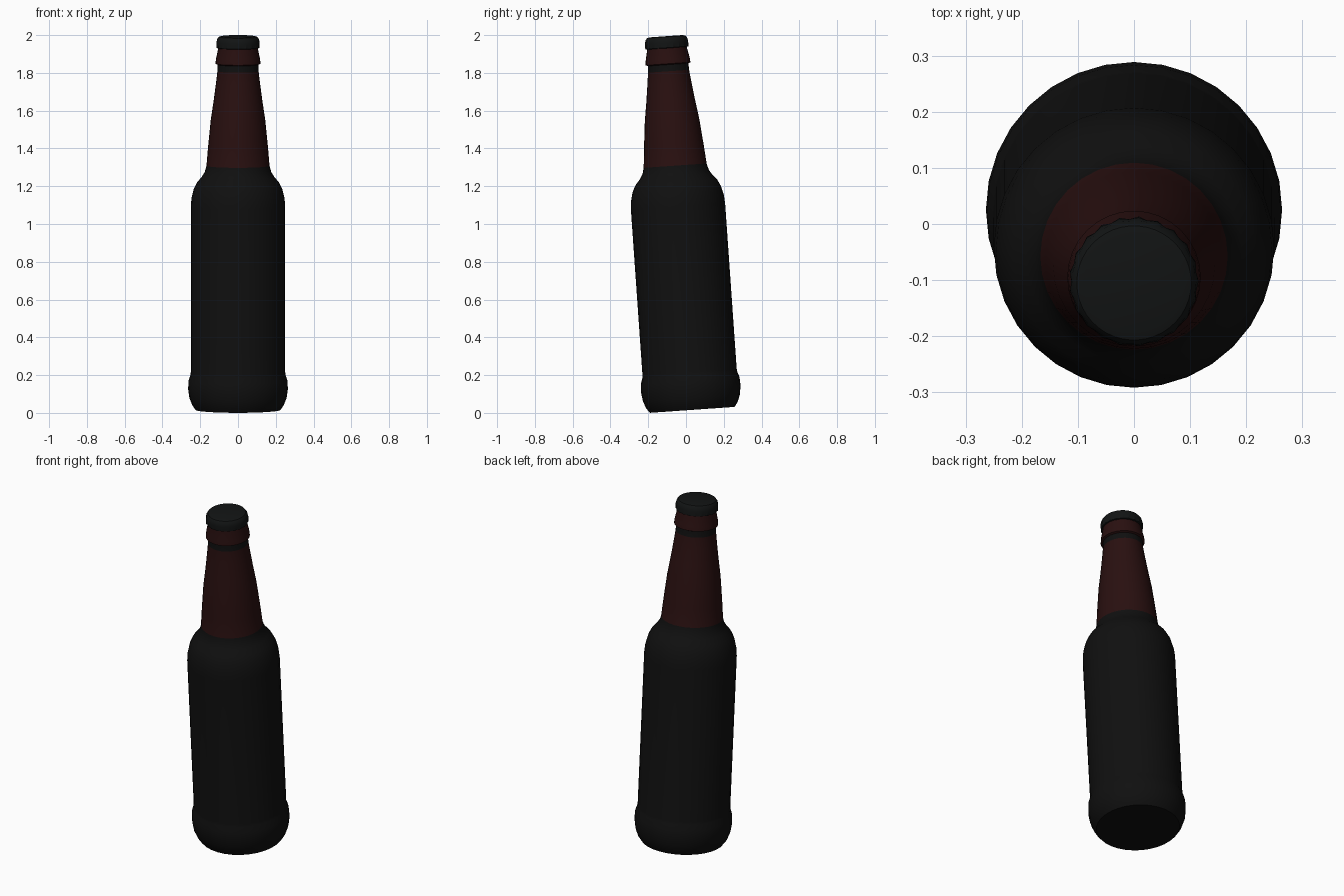
import bpy, bmesh, math

cube = bpy.data.objects.get("Cube")
if cube:
    bpy.data.objects.remove(cube)

TILT = math.radians(4)
BASE = (0, 0.033, 0.016)


def material(name, r, g, b):
    mat = bpy.data.materials.new(name)
    mat.use_nodes = True
    mat.diffuse_color = (r, g, b, 1)
    bsdf = next(n for n in mat.node_tree.nodes if n.type == "BSDF_PRINCIPLED")
    bsdf.inputs["Base Color"].default_value = (r, g, b, 1)
    return mat


black = material("black_glass", 0.005, 0.005, 0.005)
red = material("dark_red", 0.022, 0.005, 0.005)
cap_black = material("cap_black", 0.006, 0.007, 0.007)


def lathe(name, profile, sides, mats, pick=None, crimp=None):
    """Turn a (radius, height) profile into a closed, tilted solid."""
    bm = bmesh.new()
    rings = []
    for i, (radius, height) in enumerate(profile):
        ring = []
        for k in range(sides):
            a = math.tau * k / sides
            r = radius - (crimp[i] if crimp and k % 2 else 0)
            ring.append(bm.verts.new((r * math.cos(a), r * math.sin(a), height)))
        rings.append(ring)
    for low, high in zip(rings, rings[1:]):
        for k in range(sides):
            n = (k + 1) % sides
            bm.faces.new((low[k], low[n], high[n], high[k]))
    bm.faces.new(rings[0][::-1])
    bm.faces.new(rings[-1])
    if pick:
        for f in bm.faces:
            f.material_index = pick(f.calc_center_median().z)
    mesh = bpy.data.meshes.new(name)
    bm.to_mesh(mesh)
    bm.free()
    for m in mats:
        mesh.materials.append(m)
    obj = bpy.data.objects.new(name, mesh)
    bpy.context.collection.objects.link(obj)
    obj.location = BASE
    obj.rotation_euler.x = TILT
    bpy.ops.object.select_all(action="DESELECT")
    obj.select_set(True)
    bpy.context.view_layer.objects.active = obj
    bpy.ops.object.shade_smooth_by_angle(angle=math.radians(35))
    return obj


# Bottle: foot, straight body, shoulder, neck, groove and lip
bottle = [
    (0.225, 0), (0.242, 0.024), (0.257, 0.062), (0.264, 0.11), (0.262, 0.155),
    (0.252, 0.185), (0.25, 0.2),
    (0.25, 1.08), (0.246, 1.125), (0.235, 1.17), (0.217, 1.207),
    (0.193, 1.235), (0.176, 1.262), (0.167, 1.296),
    (0.158, 1.4), (0.144, 1.54), (0.129, 1.64), (0.117, 1.73), (0.109, 1.797),
    (0.108, 1.832), (0.119, 1.837), (0.117, 1.86), (0.105, 1.918), (0.105, 1.935),
]


def is_red(height):
    return int(1.296 < height < 1.797 or height > 1.834)


lathe("bottle", bottle, 32, [black, red], is_red)

# Crown cap with a lightly crimped skirt
cap = [(0.105, 1.919), (0.115, 1.922), (0.115, 1.95), (0.111, 1.968),
       (0.102, 1.979), (0.088, 1.983)]
lathe("bottle_cap", cap, 42, [cap_black], crimp=[0.004, 0.005, 0.003, 0.001, 0, 0])
